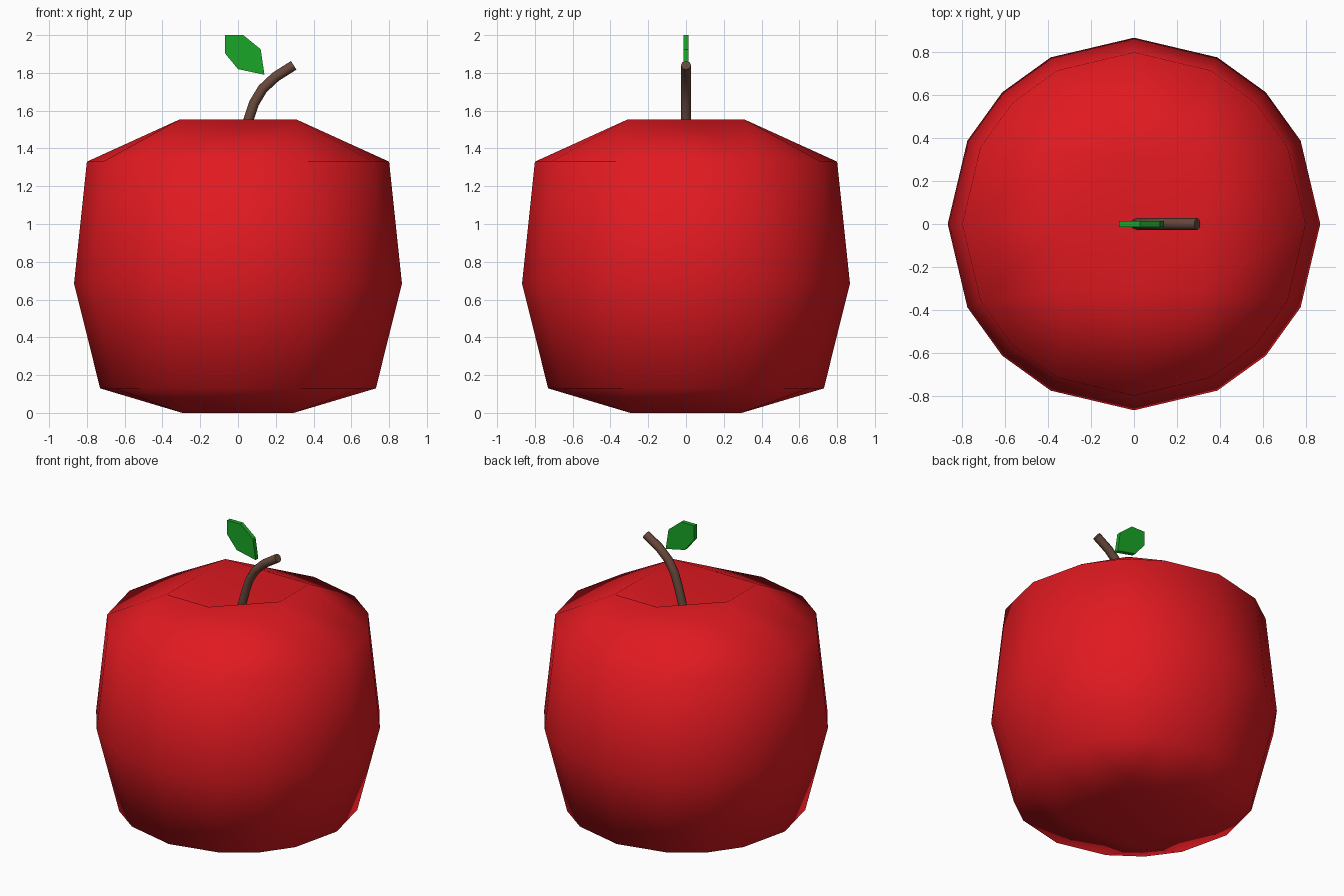
import bpy, bmesh, math
from mathutils import Vector

if "Cube" in bpy.data.objects:
    bpy.data.objects.remove(bpy.data.objects["Cube"])


def material(name, rgb):
    m = bpy.data.materials.new(name)
    m.diffuse_color = (*rgb, 1)
    m.use_nodes = True
    m.node_tree.nodes["Principled BSDF"].inputs["Base Color"].default_value = m.diffuse_color
    return m


def finish(name, bm, mat, smooth):
    bmesh.ops.recalc_face_normals(bm, faces=bm.faces)
    for f in bm.faces:
        f.smooth = smooth
    me = bpy.data.meshes.new(name)
    bm.to_mesh(me)
    bm.free()
    me.materials.append(mat)
    ob = bpy.data.objects.new(name, me)
    bpy.context.collection.objects.link(ob)
    return ob


red = material("red_skin", (0.75, 0.01, 0.015))
brown = material("brown_bark", (0.14, 0.065, 0.045))
green = material("green_leaf", (0.01, 0.38, 0.02))

# Body: a 4 x 4 cube grid whose sides are rounded into three rings
bm = bmesh.new()
rings = [(0.73, 0.13), (0.868, 0.685), (0.80, 1.33)]   # radius, height
cells = [(i, j) for i in range(-2, 3) for j in range(-2, 3)]
perimeter = ([(i, -2) for i in range(-2, 2)] + [(2, j) for j in range(-2, 2)]
             + [(i, 2) for i in range(2, -2, -1)] + [(-2, j) for j in range(2, -2, -1)])


def add_ring(radius, z):
    return {(i, j): bm.verts.new((*(Vector((i, j)).normalized() * radius), z))
            for i, j in perimeter}


def add_cap(edge, half, z, centre_z):
    grid = dict(edge)
    for i, j in cells:
        if (i, j) not in grid:
            height = centre_z if i == j == 0 else z
            grid[i, j] = bm.verts.new((i * half, j * half, height))
    for i in range(-2, 2):
        for j in range(-2, 2):
            bm.faces.new([grid[i, j], grid[i + 1, j], grid[i + 1, j + 1], grid[i, j + 1]])


loops = [add_ring(r, z) for r, z in rings]
for low, high in zip(loops, loops[1:]):
    for a, b in zip(perimeter, perimeter[1:] + perimeter[:1]):
        bm.faces.new([low[a], low[b], high[b], high[a]])
add_cap(loops[0], 0.295, 0.0, 0.03)     # base
add_cap(loops[-1], 0.31, 1.553, 1.36)   # dimpled top
finish("apple_body", bm, red, True)

# Stem: an eight-sided tube along a bent path
path = [(0.005, 1.33), (0.03, 1.46), (0.055, 1.55), (0.085, 1.64),
        (0.13, 1.715), (0.20, 1.78), (0.295, 1.84)]
bm = bmesh.new()
sides, radius = 8, 0.027
tube = []
for k, p in enumerate(path):
    a, b = path[max(k - 1, 0)], path[min(k + 1, len(path) - 1)]
    t = Vector((b[0] - a[0], 0, b[1] - a[1])).normalized()
    n = Vector((t.z, 0, -t.x))
    tube.append([bm.verts.new(Vector((p[0], 0, p[1]))
                 + radius * (n * math.cos(s * math.tau / sides)
                             + Vector((0, 1, 0)) * math.sin(s * math.tau / sides)))
                 for s in range(sides)])
for lo, hi in zip(tube, tube[1:]):
    for s in range(sides):
        q = (s + 1) % sides
        bm.faces.new([lo[s], lo[q], hi[q], hi[s]])
bm.faces.new(tube[0])
bm.faces.new(tube[-1])
stem = finish("stem", bm, brown, True)
bpy.context.view_layer.objects.active = stem
stem.select_set(True)
bpy.ops.object.shade_smooth_by_angle(angle=math.radians(50))

# Leaf: a thin six-sided slab
outline = [(-0.07, 2.0), (0.028, 2.0), (0.12, 1.925),
           (0.14, 1.79), (0.0, 1.82), (-0.07, 1.905)]
bm = bmesh.new()
face = bm.faces.new([bm.verts.new((x, -0.014, z)) for x, z in outline])
ext = bmesh.ops.extrude_face_region(bm, geom=[face], use_keep_orig=True)
bmesh.ops.translate(bm, vec=(0, 0.028, 0),
                    verts=[g for g in ext["geom"] if isinstance(g, bmesh.types.BMVert)])
finish("leaf", bm, green, False)
